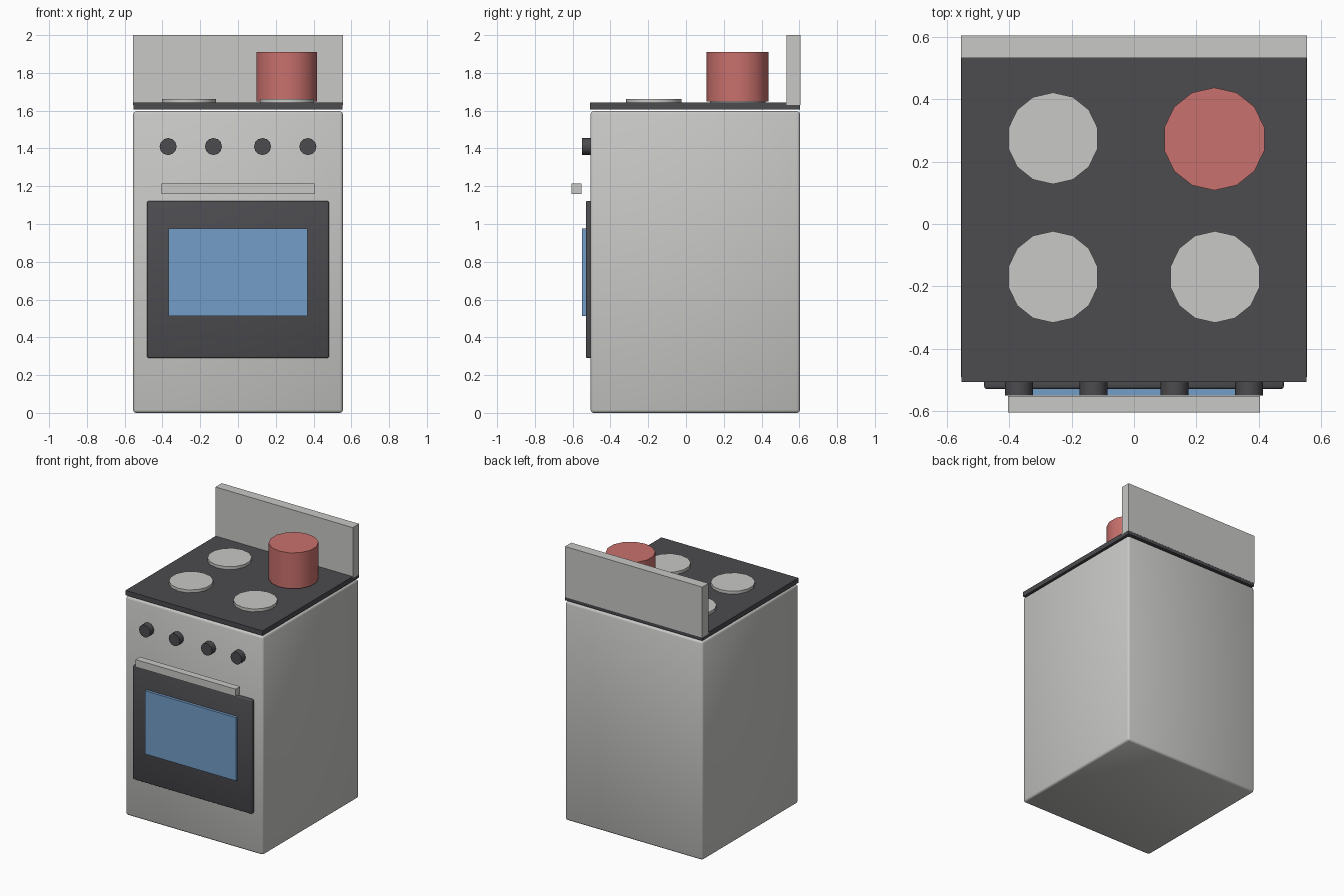
import bpy, math

if "Cube" in bpy.data.objects:
    bpy.data.objects.remove(bpy.data.objects["Cube"])


def material(name, rgb):
    m = bpy.data.materials.new(name)
    m.diffuse_color = (*rgb, 1)
    m.use_nodes = True
    m.node_tree.nodes["Principled BSDF"].inputs["Base Color"].default_value = m.diffuse_color
    return m


steel = material("light_grey", (0.58, 0.58, 0.565))
dark = material("dark_grey", (0.072, 0.072, 0.08))
glass = material("blue_glass", (0.168, 0.337, 0.578))
red = material("pot_red", (0.584, 0.165, 0.153))


def finish(ob, name, mat):
    ob.name = ob.data.name = name
    ob.data.materials.append(mat)
    return ob


def box(name, mat, x, y, z, bevel=0):
    """Box from (min, max) ranges, optionally with soft rounded edges."""
    r = (x, y, z)
    bpy.ops.mesh.primitive_cube_add(size=1, location=[(a + b) / 2 for a, b in r])
    ob = bpy.context.object
    ob.scale = [b - a for a, b in r]
    bpy.ops.object.transform_apply(location=False, rotation=False, scale=True)
    if bevel:
        mod = ob.modifiers.new("soft_edges", 'BEVEL')
        mod.width, mod.segments = bevel, 2
        bpy.ops.object.shade_smooth()
    return finish(ob, name, mat)


def disc(name, mat, loc, radius, depth, sides=14, rot=(0, 0, 0)):
    """Low-sided cylinder centred on loc."""
    bpy.ops.mesh.primitive_cylinder_add(vertices=sides, radius=radius, depth=depth,
                                        location=loc, rotation=rot)
    ob = bpy.context.object
    bpy.ops.object.shade_smooth_by_angle(angle=math.radians(32))
    return finish(ob, name, mat)


# Cabinet, hob plate and splashback
box("oven_body", steel, (-0.555, 0.555), (-0.505, 0.603), (0, 1.597), 0.015)
box("cooktop", dark, (-0.554, 0.554), (-0.507, 0.604), (1.607, 1.642))
box("splashback", steel, (-0.555, 0.555), (0.533, 0.605), (1.63, 2.0))

# Oven door with window and handle bar
box("oven_door", dark, (-0.481, 0.481), (-0.53, -0.49), (0.29, 1.122), 0.008)
box("door_window", glass, (-0.368, 0.368), (-0.55, -0.52), (0.513, 0.975))
box("door_handle", steel, (-0.405, 0.405), (-0.605, -0.553), (1.16, 1.214))

# Control knobs
for i, x in enumerate((-0.37, -0.13, 0.13, 0.37)):
    disc(f"knob_{i + 1}", dark, (x, -0.525, 1.41), 0.045, 0.05, 12, (math.pi / 2, 0, 0))

# Hotplates
for side, x in (("left", -0.26), ("right", 0.26)):
    for row, y in (("front", -0.17), ("back", 0.275)):
        disc(f"hotplate_{row}_{side}", steel, (x, y, 1.65), 0.147, 0.026)

# Pot on the back right hotplate
disc("pot", red, (0.258, 0.273, 1.78), 0.165, 0.262)
